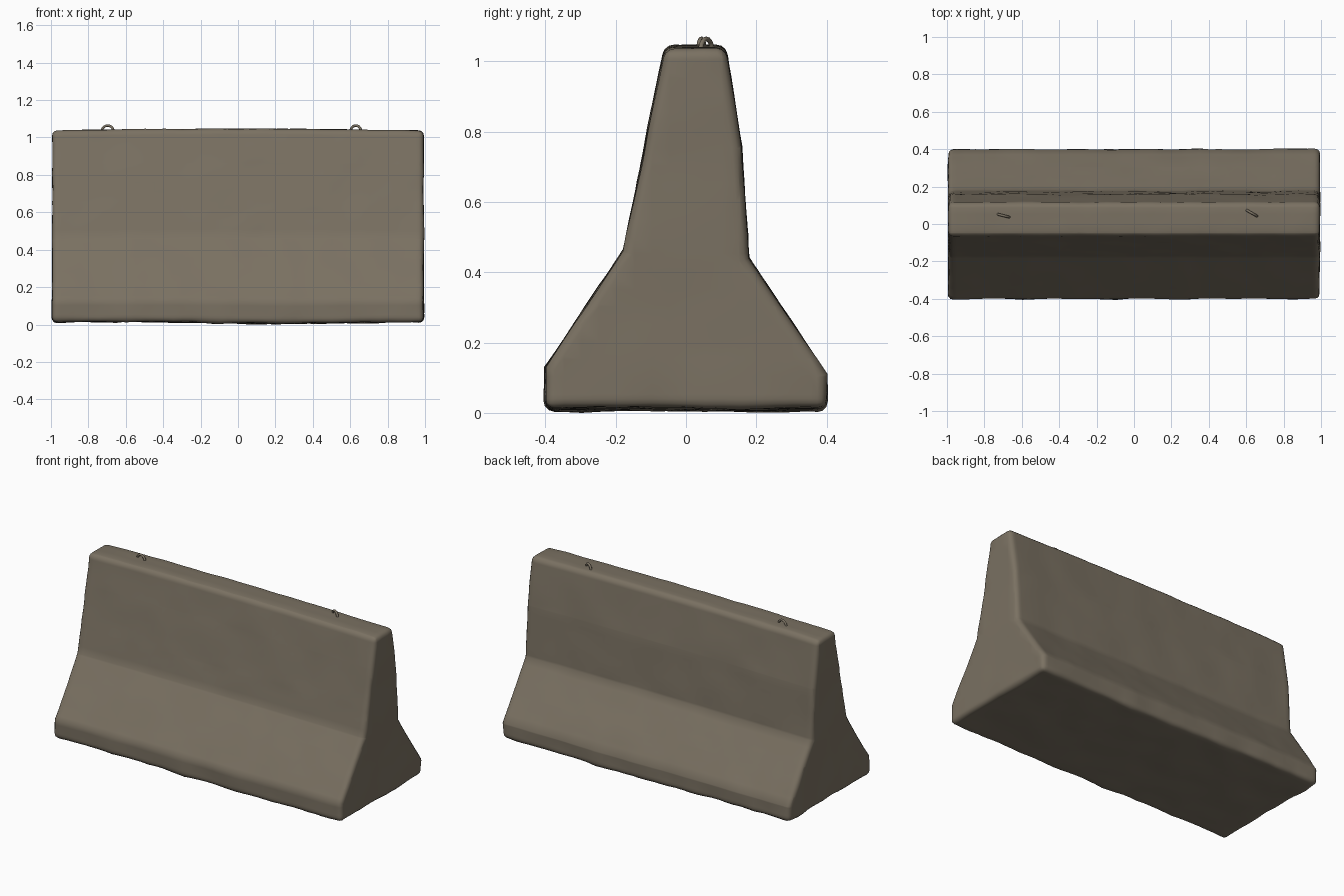
import bpy, bmesh, math
from mathutils import Vector, noise

cube = bpy.data.objects.get("Cube")
if cube:
    bpy.data.objects.remove(cube)


def flat_material(name, colour):
    mat = bpy.data.materials.new(name)
    mat.use_nodes = True
    mat.diffuse_color = colour
    bsdf = mat.node_tree.nodes["Principled BSDF"]
    bsdf.inputs["Base Color"].default_value = colour
    bsdf.inputs["Roughness"].default_value = 0.9
    return mat


concrete = flat_material("weathered concrete", (0.195, 0.165, 0.122, 1))


def finish(obj, angle):
    obj.data.materials.append(concrete)
    bpy.ops.object.select_all(action="DESELECT")
    obj.select_set(True)
    bpy.context.view_layer.objects.active = obj
    bpy.ops.object.shade_smooth_by_angle(angle=math.radians(angle))


# Barrier body: flared profile run along x
profile = [(-0.40, 0.014), (-0.40, 0.13), (-0.178, 0.46), (-0.06, 1.036),
           (0.113, 1.036), (0.158, 0.75), (0.178, 0.44), (0.40, 0.11), (0.40, 0.014)]
bm = bmesh.new()
end = bm.faces.new([bm.verts.new((-0.993, y, z)) for y, z in profile])
run = bmesh.ops.extrude_face_region(bm, geom=[end])
for v in run["geom"]:
    if isinstance(v, bmesh.types.BMVert):
        v.co.x = 0.993
bmesh.ops.recalc_face_normals(bm, faces=bm.faces)

# Worn, rounded corners; the waist creases stay crisp
corners = [e for e in bm.edges if e.calc_face_angle() > 0.6]
bmesh.ops.bevel(bm, geom=corners, offset=0.026, offset_type="OFFSET",
                segments=3, profile=0.5, affect="EDGES", clamp_overlap=True)

# Slice into a grid so the surface can undulate
for axis, start, count in (((1, 0, 0), -0.95, 39), ((0, 1, 0), -0.35, 15), ((0, 0, 1), 0.05, 20)):
    for i in range(count):
        bmesh.ops.bisect_plane(bm, geom=bm.verts[:] + bm.edges[:] + bm.faces[:],
                               plane_co=Vector(axis) * (start + i * 0.05 + 0.003),
                               plane_no=axis)

# Cast unevenness, rougher along the foot, with a slight rise mid-length
bm.normal_update()
for v, normal in [(v, v.normal.copy()) for v in bm.verts]:
    p = v.co.copy()
    amount = 0.004 + 0.005 * max(0, 1 - p.z / 0.2)
    bump = noise.noise(p * 5) + 0.5 * noise.noise(p * 13)
    v.co += normal * bump * amount
    v.co.z += 0.011 * (1 - p.x * p.x) * p.z
    v.co.z -= 0.009 * math.exp(-((p.x - 0.25) / 0.4) ** 2) * max(0, 1 - p.z * 4)
    v.co.x = max(-1, min(1, v.co.x))
    v.co.z = max(0, v.co.z)
mesh = bpy.data.meshes.new("barrier_body")
bm.to_mesh(mesh)
bm.free()
body = bpy.data.objects.new("barrier_body", mesh)
bpy.context.collection.objects.link(body)
finish(body, 50)


# Lifting loops: bent bars set into the top
def lifting_loop(name, x, y, turn):
    curve = bpy.data.curves.new(name, "CURVE")
    curve.dimensions = "3D"
    curve.bevel_depth = 0.007
    curve.bevel_resolution = 2
    curve.use_fill_caps = True
    arch = [(math.cos(math.pi * i / 10) * 0.032, math.sin(math.pi * i / 10) * 0.032 + 1.032)
            for i in range(11)]
    path = [(0.032, 1.0)] + arch + [(-0.032, 1.0)]
    spline = curve.splines.new("POLY")
    spline.points.add(len(path) - 1)
    for point, (along, z) in zip(spline.points, path):
        point.co = (x + along * math.cos(turn), y + along * math.sin(turn), z, 1)
    obj = bpy.data.objects.new(name, curve)
    bpy.context.collection.objects.link(obj)
    bpy.ops.object.select_all(action="DESELECT")
    obj.select_set(True)
    bpy.context.view_layer.objects.active = obj
    bpy.ops.object.convert(target="MESH")
    finish(bpy.context.object, 60)


lifting_loop("lifting_loop_left", 0.63, 0.058, math.radians(-30))
lifting_loop("lifting_loop_right", -0.697, 0.044, math.radians(-14))
